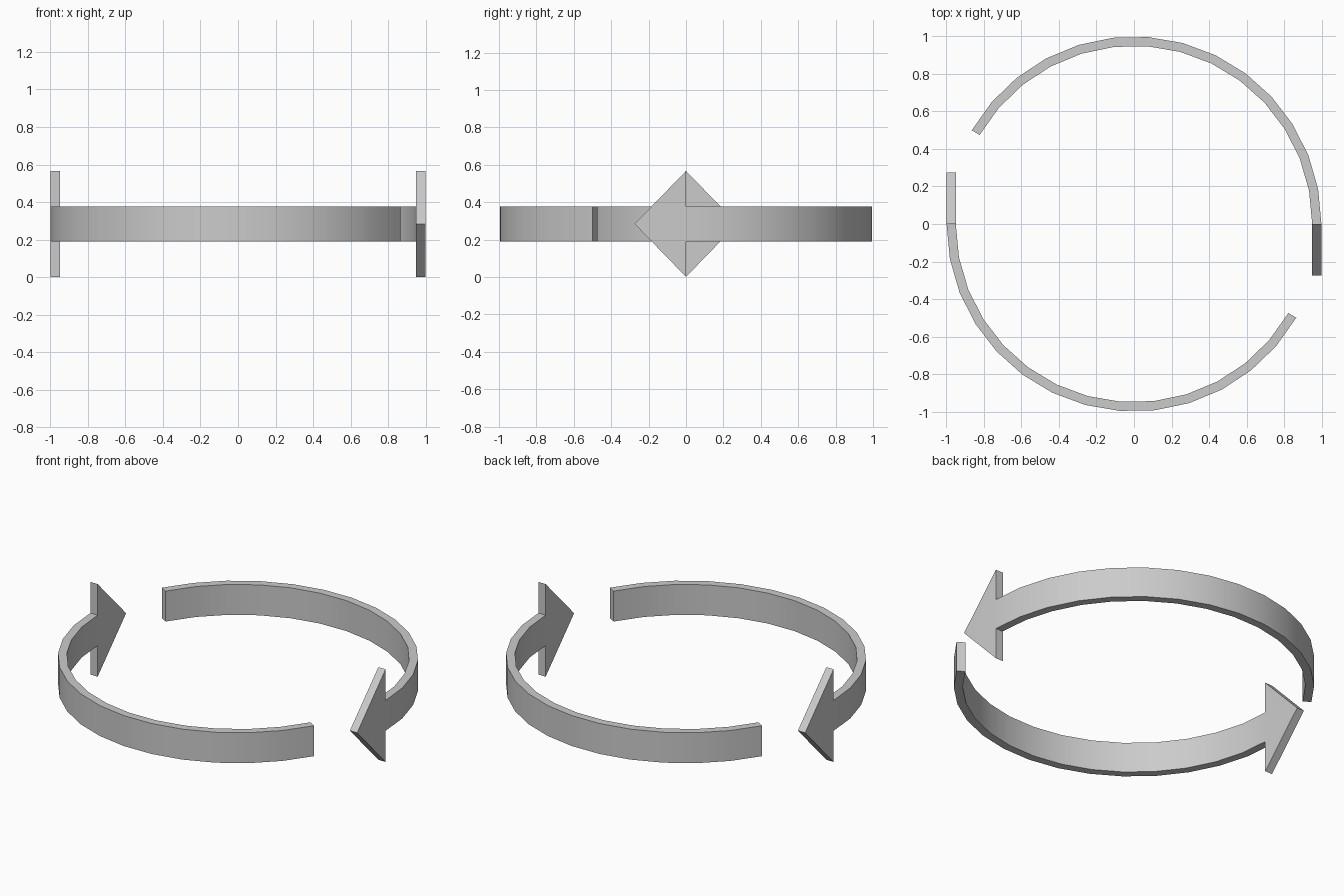
import bpy, bmesh, math

if "Cube" in bpy.data.objects:
    bpy.data.objects.remove(bpy.data.objects["Cube"])

R_OUT, R_IN = 0.998, 0.949      # outer and inner radius of the band
Z_MID, HALF_BAND = 0.284, 0.093
HALF_HEAD, HEAD_LEN = 0.283, 0.275
SWEEP, STEPS = math.radians(150), 14


def curved_arrow(name, turn):
    """Curved band with a flat arrowhead, as one closed shell."""
    bm = bmesh.new()
    shells = []
    for r in (R_OUT, R_IN):
        # band edges, from the arrowhead to the tail
        low, high = [], []
        for i in range(STEPS + 1):
            a = SWEEP * i / STEPS
            x, y = r * math.cos(a), r * math.sin(a)
            low.append(bm.verts.new((x, y, Z_MID - HALF_BAND)))
            high.append(bm.verts.new((x, y, Z_MID + HALF_BAND)))
        # arrowhead: top barb, tip, bottom barb
        head = [bm.verts.new((r, y, Z_MID + z)) for y, z in
                ((0, HALF_HEAD), (-HEAD_LEN, 0), (0, -HALF_HEAD))]
        for i in range(STEPS):
            f = bm.faces.new((low[i], low[i + 1], high[i + 1], high[i]))
            f.smooth = True
        bm.faces.new(head + [low[0], high[0]])
        shells.append(head + low + high[::-1])
    # rim joining the outer and inner outlines
    outer, inner = shells
    n = len(outer)
    for i in range(n):
        j = (i + 1) % n
        bm.faces.new((outer[i], outer[j], inner[j], inner[i]))
    bmesh.ops.recalc_face_normals(bm, faces=bm.faces)
    mesh = bpy.data.meshes.new(name)
    bm.to_mesh(mesh)
    bm.free()
    obj = bpy.data.objects.new(name, mesh)
    obj.rotation_euler.z = turn
    bpy.context.collection.objects.link(obj)
    # smooth band, sharp rims
    bpy.ops.object.select_all(action='DESELECT')
    obj.select_set(True)
    bpy.context.view_layer.objects.active = obj
    bpy.ops.object.shade_smooth_by_angle(angle=math.radians(30))


# two arrows chasing each other around the circle
curved_arrow("back_arrow", 0)
curved_arrow("front_arrow", math.pi)
